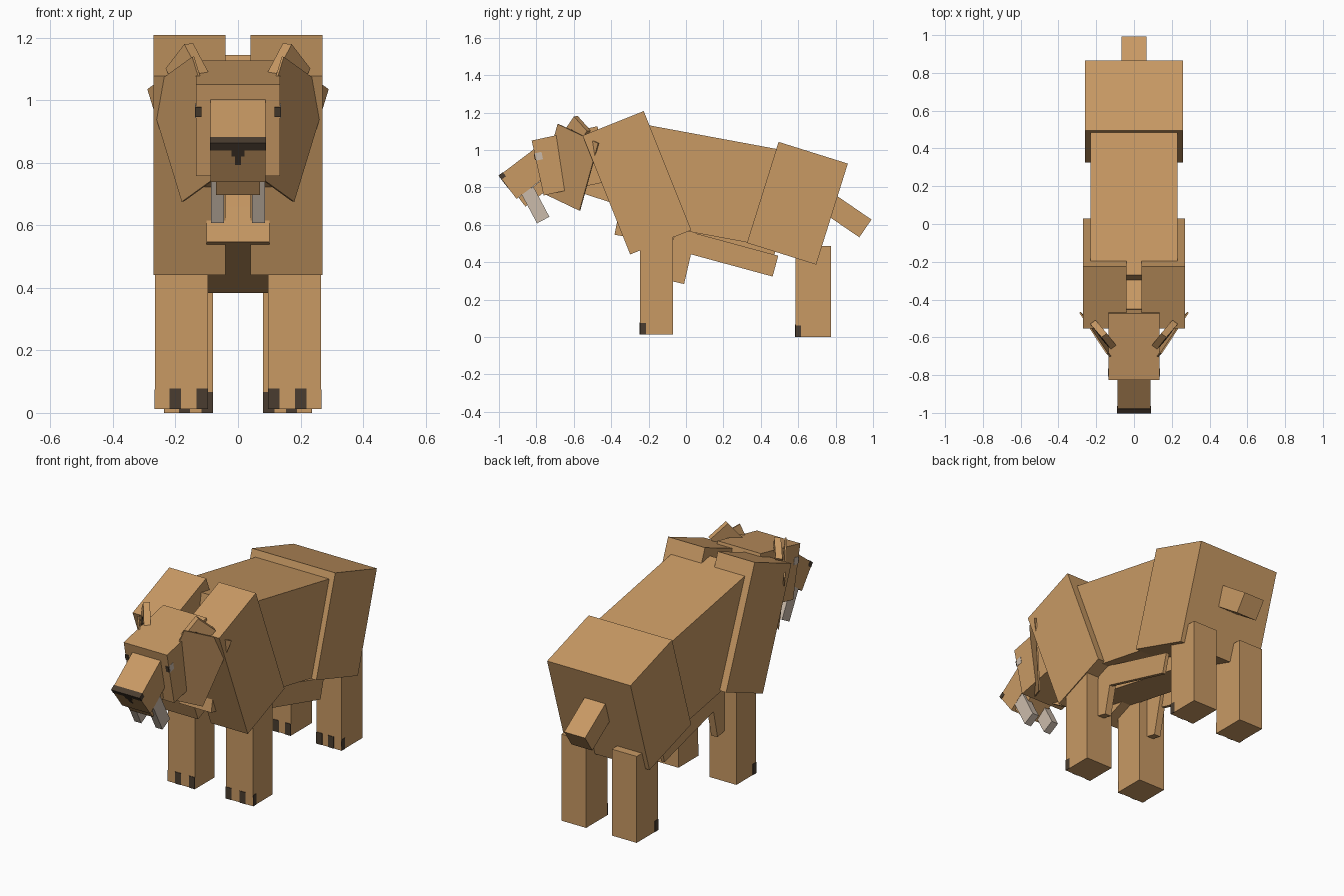
import bpy, bmesh, math
from mathutils import Vector as V

if "Cube" in bpy.data.objects:
    bpy.data.objects.remove(bpy.data.objects["Cube"])


def material(name, rgb):
    m = bpy.data.materials.new(name)
    m.diffuse_color = (*rgb, 1)
    m.use_nodes = True
    m.node_tree.nodes["Principled BSDF"].inputs["Base Color"].default_value = m.diffuse_color
    return m


TAN = material("tan_fur", (0.58, 0.32, 0.127))
DARK = material("dark_brown", (0.068, 0.046, 0.029))
IVORY = material("ivory", (0.60, 0.50, 0.41))


def block(name, o, a, b, c, mat=TAN):
    """Box spanned by three edge vectors from corner o."""
    o, a, b, c = V(o), V(a), V(b), V(c)
    bm = bmesh.new()
    bmesh.ops.create_cube(bm, size=1)
    for v in bm.verts:
        v.co = o + a * (v.co.x + .5) + b * (v.co.y + .5) + c * (v.co.z + .5)
    bmesh.ops.recalc_face_normals(bm, faces=bm.faces)
    me = bpy.data.meshes.new(name)
    bm.to_mesh(me)
    bm.free()
    me.materials.append(mat)
    ob = bpy.data.objects.new(name, me)
    bpy.context.collection.objects.link(ob)
    return ob


def pair(name, o, a, b, c, mat=TAN):
    """The same box on both sides of the body."""
    for s, side in ((1, "left"), (-1, "right")):
        block(f"{name}_{side}", *[(p[0] * s, p[1], p[2]) for p in (o, a, b, c)], mat)


def slab(name, x0, x1, top_front, deg, length, height, mat=TAN, both=False):
    """Box tilted in the side plane; deg > 0 raises the rear end."""
    t = math.radians(deg)
    back = (0, length * math.cos(t), length * math.sin(t))
    down = (0, height * math.sin(t), -height * math.cos(t))
    f = pair if both else block
    f(name, (x0, *top_front), (x1 - x0, 0, 0), back, down, mat)


# Body
slab("torso", -.23, .23, (-.27, 1.145), -10.5, .95, .52)
slab("shoulder", .04, .27, (-.553, 1.077), 21.8, .352, .685, both=True)
slab("haunch", -.26, .26, (.495, 1.043), -17.4, .388, .566)
slab("belly", -.10, .10, (-.36, .66), -11, .86, .115)
slab("belly_fringe", .17, .19, (.03, .56), -15.2, .48, .115, both=True)
slab("elbow_fringe", .15, .19, (-.05, .60), -13, .11, .30, both=True)
slab("neck", -.125, .125, (-.45, 1.05), -18, .40, .30)
slab("tail", -.065, .065, (.74, .80), -34.4, .305, .115)

# Legs and claws
pair("front_leg", (.096, -.245, .012), (.169, 0, 0), (0, .175, 0), (0, 0, .57))
pair("back_leg", (.08, .585, 0), (.155, 0, 0), (0, .19, 0), (0, 0, .487))
for leg, inner, outer, y, z in (("front", .096, .265, -.245, .012),
                                ("back", .08, .235, .585, 0)):
    for i, x in enumerate((inner, outer - .082)):
        pair(f"{leg}_claw_{i}", (x, y - .003, z), (.036, 0, 0), (0, .005, 0), (0, 0, .066), DARK)
    pair(f"{leg}_side_claw", (outer - .002, y, z), (.004, 0, 0), (0, .03, 0), (0, 0, .062), DARK)

# Head, snout and jaw
slab("head", -.135, .135, (-.825, 1.05), 12.3, .36, .30)
slab("snout", -.088, .088, (-1, .862), 37.2, .28, .155)
slab("jaw", -.07, .07, (-.895, .745), 37.2, .20, .06)
slab("tusk", .045, .087, (-.882, .768), 28, .075, .182, IVORY, both=True)

# Nose: cap over the snout tip and a stem below it
slab("nose_cap", -.089, .089, (-1.003, .863), 37.2, .031, .003, DARK)
slab("nose_front", -.089, .089, (-1.003, .863), 37.2, .004, .03, DARK)
for w, h in ((.035, .055), (.015, .088)):
    slab("nose_stem", -w * .6, w * .6, (-1.003, .863), 37.2, .004, h, DARK)
slab("nose_side", .087, .090, (-1, .862), 37.2, .028, .025, DARK, both=True)

# Eyes: dark pupil in front, pale patch on the side
slab("pupil", .117, .136, (-.814, .977), 12.3, .005, .032, DARK, both=True)
slab("eye_white", .134, .137, (-.808, .982), 12.3, .036, .04, IVORY, both=True)

# Cheek ruffs: thin plates flaring back from the face into the shoulders
n = V((.81, -.575, -.08)).normalized()
inward = V((-.512, -.774, .37)) * .28
pair("cheek_ruff", (.18, -.57, .675), V((.11, .10, .36)), inward, n * -.008)

# Ears: tilted square plates with a dark inner patch
top = V((.18, -.605, 1.178)) - n * .01
short = V((.06, .07, -.078))
long = V((-.062, -.08, -.117))
pair("ear", top, short, long, n * -.035)
pair("inner_ear", top + short * .28 + long * .4 + n * .002, short * .62, long * .56,
     n * -.004, DARK)
